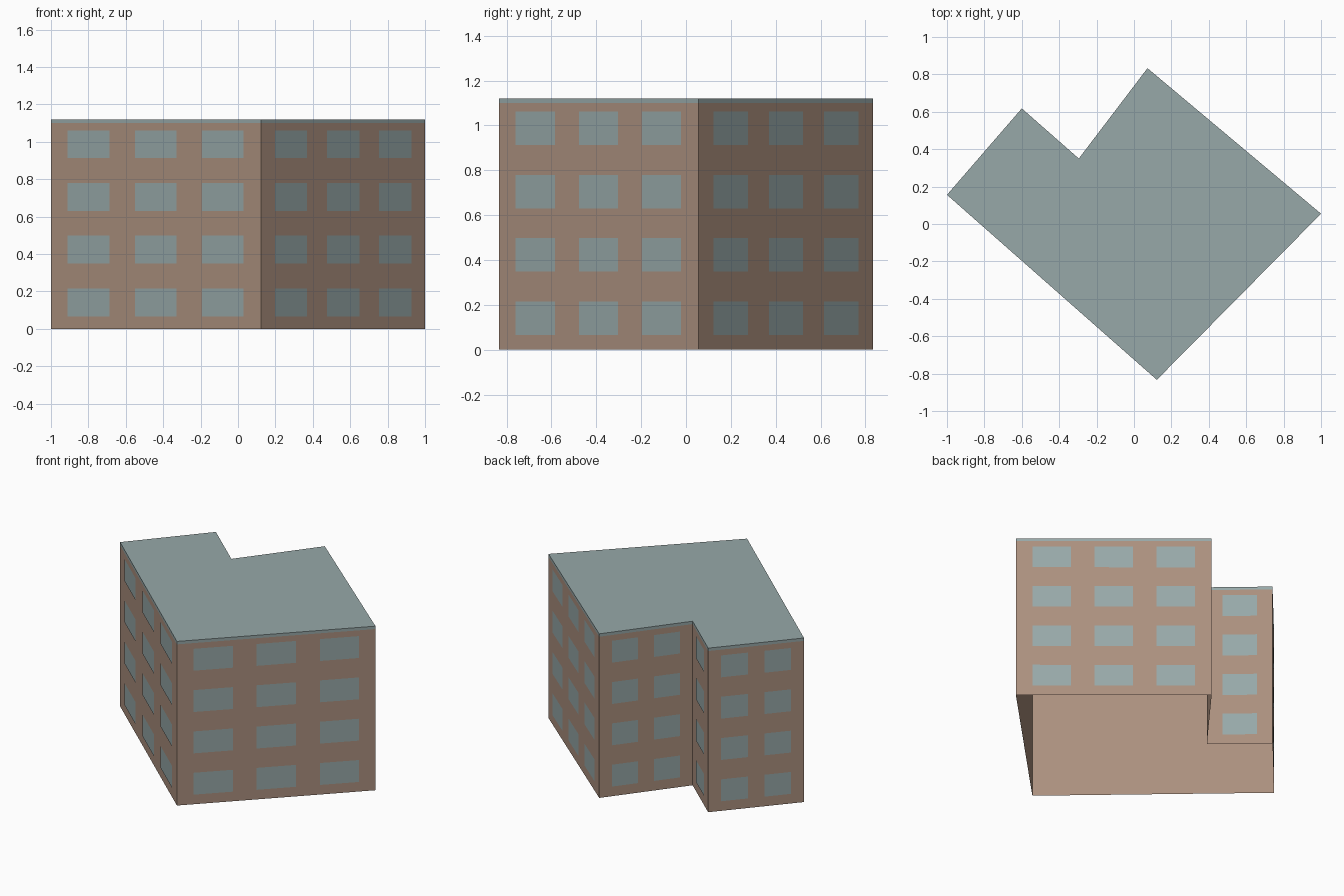
import bpy
import bmesh
from mathutils import Vector

cube = bpy.data.objects.get("Cube")
if cube:
    bpy.data.objects.remove(cube, do_unlink=True)

# Footprint corners, counter-clockwise, and window columns on the wall that follows each
FOOTPRINT = [(-1, 0.156), (0.122, -0.833), (1, 0.055), (0.072, 0.833), (-0.295, 0.35), (-0.6, 0.618)]
COLUMNS = [3, 3, 3, 2, 1, 2]
FLOORS = 4
HEIGHT = 1.12
ROOF_EDGE = 1.10
MARGIN = 0.03
PLATE_GAP = 0.002


def make_material(name, rgb):
    mat = bpy.data.materials.new(name)
    mat.use_nodes = True
    color = (*rgb, 1)
    mat.diffuse_color = color
    mat.node_tree.nodes["Principled BSDF"].inputs["Base Color"].default_value = color
    return mat


def spans(start, end, count, fill):
    """Ranges of a centred window in each of count equal cells."""
    cell = (end - start) / count
    middles = [start + (i + 0.5) * cell for i in range(count)]
    return [(m - fill * cell / 2, m + fill * cell / 2) for m in middles]


def add_panel(bm, a, b, low, high):
    """Upright rectangle over the ground line from a to b."""
    corners = [(a, low), (b, low), (b, high), (a, high)]
    bm.faces.new([bm.verts.new((p.x, p.y, z)) for p, z in corners])


def finish(bm, name, material):
    bmesh.ops.remove_doubles(bm, verts=bm.verts[:], dist=0.0005)
    mesh = bpy.data.meshes.new(name)
    bm.to_mesh(mesh)
    bm.free()
    mesh.materials.append(material)
    bpy.context.scene.collection.objects.link(bpy.data.objects.new(name, mesh))


walls, roof, windows = bmesh.new(), bmesh.new(), bmesh.new()
floors = spans(0, HEIGHT + 0.008, FLOORS, 0.53)
corners = [Vector((*p, 0)) for p in FOOTPRINT]

# Plain walls open at the bottom, the roof's thin edge, and thin window plates
for a, b, columns in zip(corners, corners[1:] + corners[:1], COLUMNS):
    add_panel(walls, a, b, 0, ROOF_EDGE)
    add_panel(roof, a, b, ROOF_EDGE, HEIGHT)
    along = (b - a).normalized()
    base = a + PLATE_GAP * along.cross(Vector((0, 0, 1)))
    for left, right in spans(MARGIN, (b - a).length - MARGIN, columns, 0.62):
        for low, high in floors:
            add_panel(windows, base + left * along, base + right * along, low, high)

# Flat roof
roof.faces.new([roof.verts.new((p.x, p.y, HEIGHT)) for p in corners])

grey_teal = make_material("grey_teal", (0.31, 0.395, 0.395))
finish(walls, "walls", make_material("tan_wall", (0.41, 0.28, 0.21)))
finish(roof, "roof", grey_teal)
finish(windows, "windows", grey_teal)
